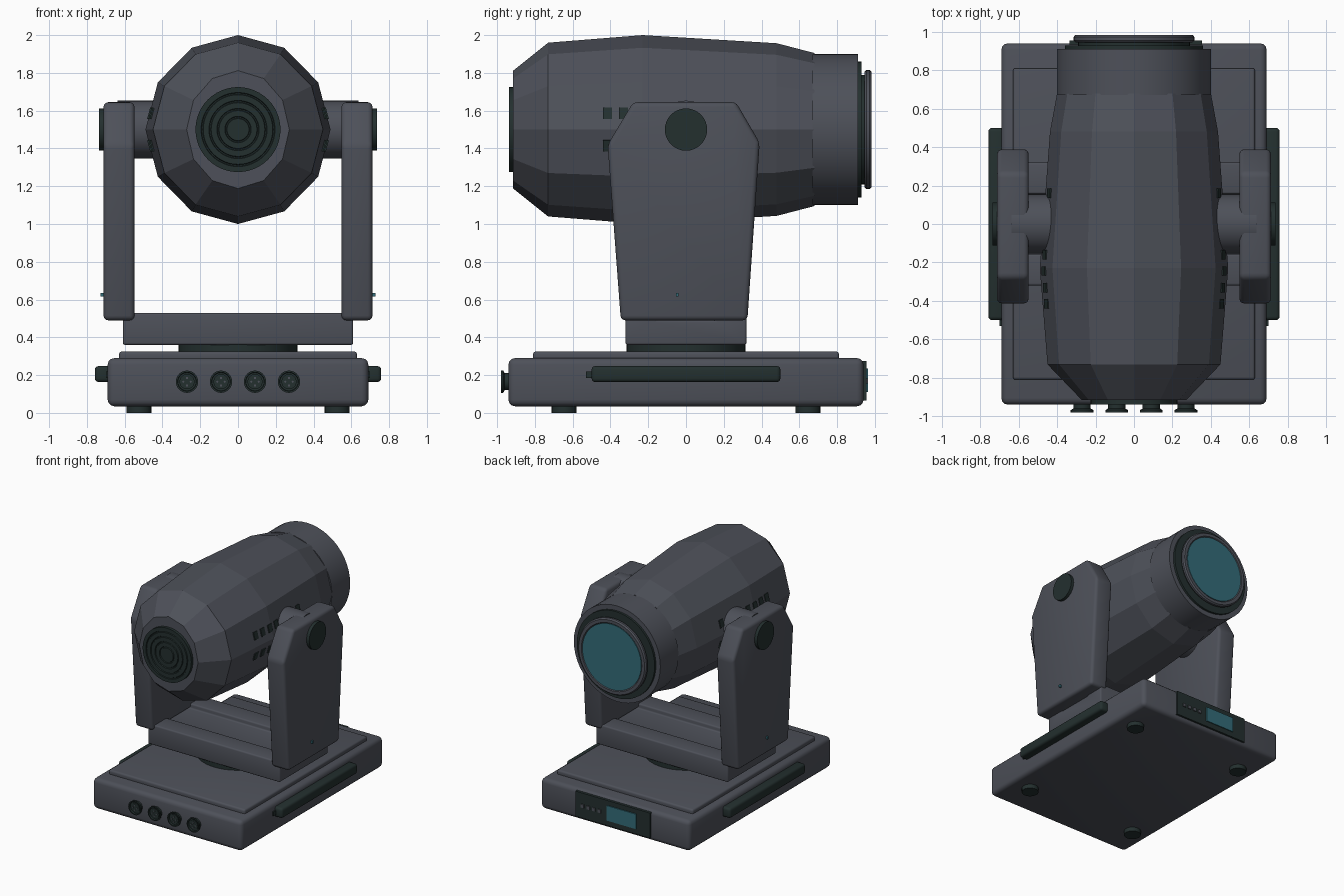
import bpy, bmesh, math
from mathutils import Vector, Matrix

if "Cube" in bpy.data.objects:
    bpy.data.objects.remove(bpy.data.objects["Cube"])


def material(name, rgb):
    m = bpy.data.materials.new(name)
    m.diffuse_color = (*rgb, 1)
    m.use_nodes = True
    m.node_tree.nodes["Principled BSDF"].inputs["Base Color"].default_value = m.diffuse_color
    return m


GREY = material("slate grey", (0.075, 0.081, 0.1))
DARK = material("dark green black", (0.017, 0.029, 0.028))
TEAL = material("glass teal", (0.033, 0.15, 0.19))
AXIS_Z = 1.5


def finish(bm, name, mat, smooth=True):
    bmesh.ops.recalc_face_normals(bm, faces=bm.faces)
    me = bpy.data.meshes.new(name)
    bm.to_mesh(me)
    bm.free()
    me.materials.append(mat)
    ob = bpy.data.objects.new(name, me)
    bpy.context.collection.objects.link(ob)
    if smooth:
        bpy.ops.object.select_all(action='DESELECT')
        ob.select_set(True)
        bpy.context.view_layer.objects.active = ob
        bpy.ops.object.shade_smooth_by_angle(angle=math.radians(35))
    return ob


def bevel_all(bm, width, segs=3):
    if width:
        bmesh.ops.bevel(bm, geom=bm.edges[:], offset=width, segments=segs,
                        affect='EDGES', profile=0.5)


def box(name, lo, hi, mat, bevel=0.0):
    lo, hi = Vector(lo), Vector(hi)
    bm = bmesh.new()
    bmesh.ops.create_cube(bm, size=1)
    for v in bm.verts:
        v.co = (lo + hi) / 2 + Vector(a * b for a, b in zip(v.co, hi - lo))
    bevel_all(bm, bevel)
    return finish(bm, name, mat, bevel > 0)


def prism(name, profile, x0, x1, mat, bevel=0.0):
    """Extrude a (y, z) profile along x."""
    bm = bmesh.new()
    f = bm.faces.new([bm.verts.new((x0, y, z)) for y, z in profile])
    ext = bmesh.ops.extrude_face_region(bm, geom=[f])
    for v in ext["geom"]:
        if isinstance(v, bmesh.types.BMVert):
            v.co.x = x1
    bmesh.ops.recalc_face_normals(bm, faces=bm.faces)
    bevel_all(bm, bevel)
    return finish(bm, name, mat, bevel > 0)


def lathe(name, profile, mat, segs=48, centre=(0, 0, AXIS_Z), axis='Y', smooth=True):
    """Closed solid from (position, width radius, height radius) rings."""
    bm = bmesh.new()
    rings = []
    for t, rx, rz in profile:
        ring = []
        for i in range(segs):
            a = 2 * math.pi * i / segs
            u, w = rx * math.cos(a), rz * math.sin(a)
            co = {'X': (t, u, w), 'Y': (u, t, w), 'Z': (u, w, t)}[axis]
            ring.append(bm.verts.new(Vector(co) + Vector(centre)))
        rings.append(ring)
    for a, b in zip(rings, rings[1:]):
        for i in range(segs):
            j = (i + 1) % segs
            bm.faces.new((a[i], a[j], b[j], b[i]))
    bm.faces.new(rings[0])
    bm.faces.new(rings[-1])
    return finish(bm, name, mat, smooth)


def disc(name, t0, t1, r, mat, **kw):
    return lathe(name, [(t0, r, r), (t1, r, r)], mat, **kw)


# Base
box("base", (-0.69, -0.94, 0.035), (0.69, 0.94, 0.29), GREY, 0.035)
box("base_top_plate", (-0.63, -0.81, 0.27), (0.63, 0.81, 0.325), GREY, 0.015)
for sx in (-1, 1):
    for sy in (-1, 1):
        disc("foot", 0, 0.05, 0.066, DARK, segs=24, axis='Z',
             centre=(sx * 0.525, sy * 0.645, 0))

# Connectors on the front of the base
for x in (-0.27, -0.09, 0.09, 0.27):
    c = (x, 0, 0.165)
    lathe("connector_rim", [(-0.93, .045, .045), (-0.96, .045, .045), (-0.968, .059, .059),
                            (-0.98, .059, .059), (-0.98, .05, .05), (-0.966, .048, .048)],
          DARK, segs=24, centre=c)
    disc("connector_core", -0.965, -0.974, 0.04, DARK, segs=20, centre=c)
    for k in range(4):
        a = math.pi / 2 * k
        disc("connector_pin", -0.972, -0.979, 0.006, GREY, segs=8,
             centre=(x + 0.02 * math.cos(a), 0, 0.165 + 0.02 * math.sin(a)))

# Control panel on the back of the base
box("control_panel", (-0.335, 0.93, 0.065), (0.355, 0.955, 0.275), DARK)
box("panel_screen", (-0.21, 0.95, 0.11), (0.06, 0.963, 0.235), TEAL)
for i in range(4):
    x = 0.13 + 0.052 * i
    box("panel_button", (x - 0.014, 0.95, 0.155), (x + 0.014, 0.963, 0.183), GREY)

# Turntable and yoke base with a shallow channel across its top
disc("turntable", 0.31, 0.37, 0.315, DARK, axis='Z', centre=(0, 0, 0))
prism("yoke_base", [(-.32, .36), (.32, .36), (.32, .53), (.155, .53), (.155, .49),
                    (-.155, .49), (-.155, .53), (-.32, .53)], -0.61, 0.61, GREY, 0.012)

ARM = [(-.345, .49), (.325, .49), (.39, 1.43), (.265, 1.645), (-.28, 1.645), (-.415, 1.42)]
for s in (-1, 1):
    # Carrying handle
    xs = sorted((s * 0.67, s * 0.758))
    box("handle", (xs[0], -0.5, 0.163), (xs[1], 0.5, 0.248), DARK, 0.02)
    xs = sorted((s * 0.67, s * 0.7))
    box("handle_stop", (xs[0], -0.53, 0.185), (xs[1], -0.48, 0.22), DARK)
    # Arm, pivot and indicator
    prism("yoke_arm", ARM, s * 0.548, s * 0.712, GREY, 0.025)
    disc("pivot_shaft", s * 0.3, s * 0.637, 0.153, GREY, axis='X')
    disc("pivot_cap", s * 0.70, s * 0.737, 0.112, DARK, axis='X', segs=32)
    xs = sorted((s * 0.70, s * 0.728))
    box("indicator", (xs[0], -0.053, 0.615), (xs[1], -0.04, 0.636), TEAL)

# Faceted head shell
lathe("head_shell", [(-.915, .272, .312), (-.73, .45, .46), (-.23, .49, .5),
                     (.48, .437, .457), (.68, .4, .405)],
      GREY, segs=12, smooth=False)

# Cooling slots following the slope of the side facets
for s in (-1, 1):
    for up in (-1, 1):
        for y in (-.415, -.332, -.245, -.16, -.075, .16):
            z = 0.085 * up
            half = 0.49 - (0.08 * (-.23 - y) if y < -.23 else 0.075 * (y + .23))
            bm = bmesh.new()
            bmesh.ops.create_cube(bm, size=1)
            m = (Matrix.Translation((s * (half - 0.268 * abs(z)), y, AXIS_Z + z))
                 @ Matrix.Rotation(-s * up * math.radians(15), 4, 'Y')
                 @ Matrix.Diagonal((0.014, 0.048, 0.062, 1)))
            bmesh.ops.transform(bm, matrix=m, verts=bm.verts)
            finish(bm, "cooling_slot", DARK, False)

# Round fan grille with concentric ridges
lathe("fan_grille", [(-.90, .225, .225), (-.938, .225, .225)]
      + [(y, r + d, r + d) for r in (.19, .148, .106, .064)
         for y, d in ((-.938, .006), (-.93, .003), (-.93, -.003), (-.938, -.006))],
      DARK)

# Lens barrel, collar, ring and glass
disc("lens_barrel", 0.67, 0.91, 0.4, GREY)
disc("lens_collar", 0.90, 0.928, 0.36, DARK)
disc("lens_neck", 0.92, 0.955, 0.29, DARK)
lathe("lens_ring", [(.945, .285, .285), (.945, .305, .305), (.955, .315, .315),
                    (.972, .315, .315), (.983, .305, .305), (.983, .28, .28),
                    (.972, .27, .27)], GREY)
disc("lens_glass", 0.96, 0.98, 0.272, TEAL)
